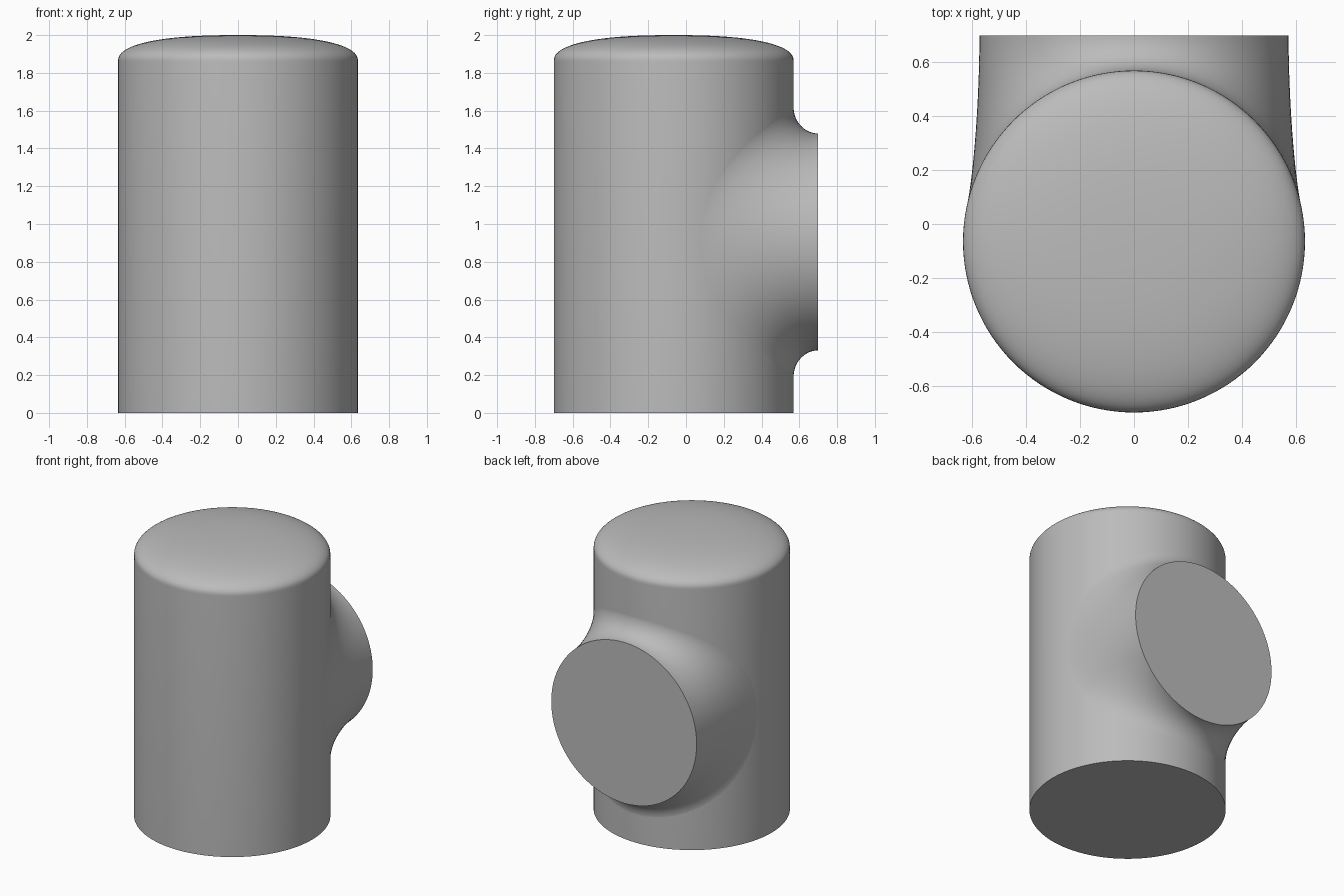
import bpy, bmesh, math
from mathutils import Vector

if "Cube" in bpy.data.objects:
    bpy.data.objects.remove(bpy.data.objects["Cube"])

R, CY = 0.635, -0.065            # main pipe radius and axis position
BR, BZ, BACK = 0.574, 0.905, 0.70  # branch radius, height, end plane
N = 128

grey = bpy.data.materials.new("plain grey")
grey.diffuse_color = (0.5, 0.5, 0.5, 1)
grey.use_nodes = True
grey.node_tree.nodes["Principled BSDF"].inputs["Base Color"].default_value = grey.diffuse_color


def loft(name, rings):
    """Skin closed rings and cap both ends."""
    bm = bmesh.new()
    rows = [[bm.verts.new(p) for p in ring] for ring in rings]
    for a, b in zip(rows, rows[1:]):
        for i in range(len(a)):
            j = (i + 1) % len(a)
            bm.faces.new((a[i], a[j], b[j], b[i]))
    bm.faces.new(rows[0])
    bm.faces.new(rows[-1])
    bmesh.ops.recalc_face_normals(bm, faces=bm.faces)
    mesh = bpy.data.meshes.new(name)
    bm.to_mesh(mesh)
    bm.free()
    mesh.materials.append(grey)
    obj = bpy.data.objects.new(name, mesh)
    bpy.context.collection.objects.link(obj)
    bpy.ops.object.select_all(action='DESELECT')
    obj.select_set(True)
    bpy.context.view_layer.objects.active = obj
    bpy.ops.object.shade_smooth_by_angle(angle=math.radians(35))
    return obj


angles = [2 * math.pi * i / N for i in range(N)]

# Upright pipe with a shallow domed cap
profile = [(R, 0.0)]
for k in range(25):
    a = math.pi / 2 * k / 24 * 0.985
    profile.append((R * math.cos(a) ** (2 / 2.4), 1.86 + 0.14 * math.sin(a) ** (2 / 2.4)))
loft("pipe_body", [[(r * math.sin(t), CY + r * math.cos(t), z) for t in angles]
                   for r, z in profile])


# Side branch flaring smoothly into the pipe wall
def flare(t):
    phi = math.radians(78) * math.cos(t)
    n = Vector((math.sin(phi), math.cos(phi), 0))
    foot = Vector((0, CY, BZ + 0.715 * math.sin(t))) + n * (R - 0.0005)
    tip = Vector((BR * math.cos(t), BACK, BZ + BR * math.sin(t)))
    # corner where the branch line meets the wall's tangent plane
    corner = tip - Vector((0, n.dot(tip - foot) / n.y, 0))
    pts = [foot - n * 0.03]
    for k in range(17):
        u = k / 16
        w = (1 - u) ** 2, 1.414 * u * (1 - u), u ** 2
        pts.append((foot * w[0] + corner * w[1] + tip * w[2]) / sum(w))
    return pts


branch = loft("side_branch", list(zip(*[flare(t) for t in angles])))
# The buried end stays open inside the pipe
bm = bmesh.new()
bm.from_mesh(branch.data)
inner = [f for f in bm.faces if len(f.verts) > 4 and f.calc_center_median().y < BACK - 0.01]
bmesh.ops.delete(bm, geom=inner, context='FACES_ONLY')
bm.to_mesh(branch.data)
bm.free()
